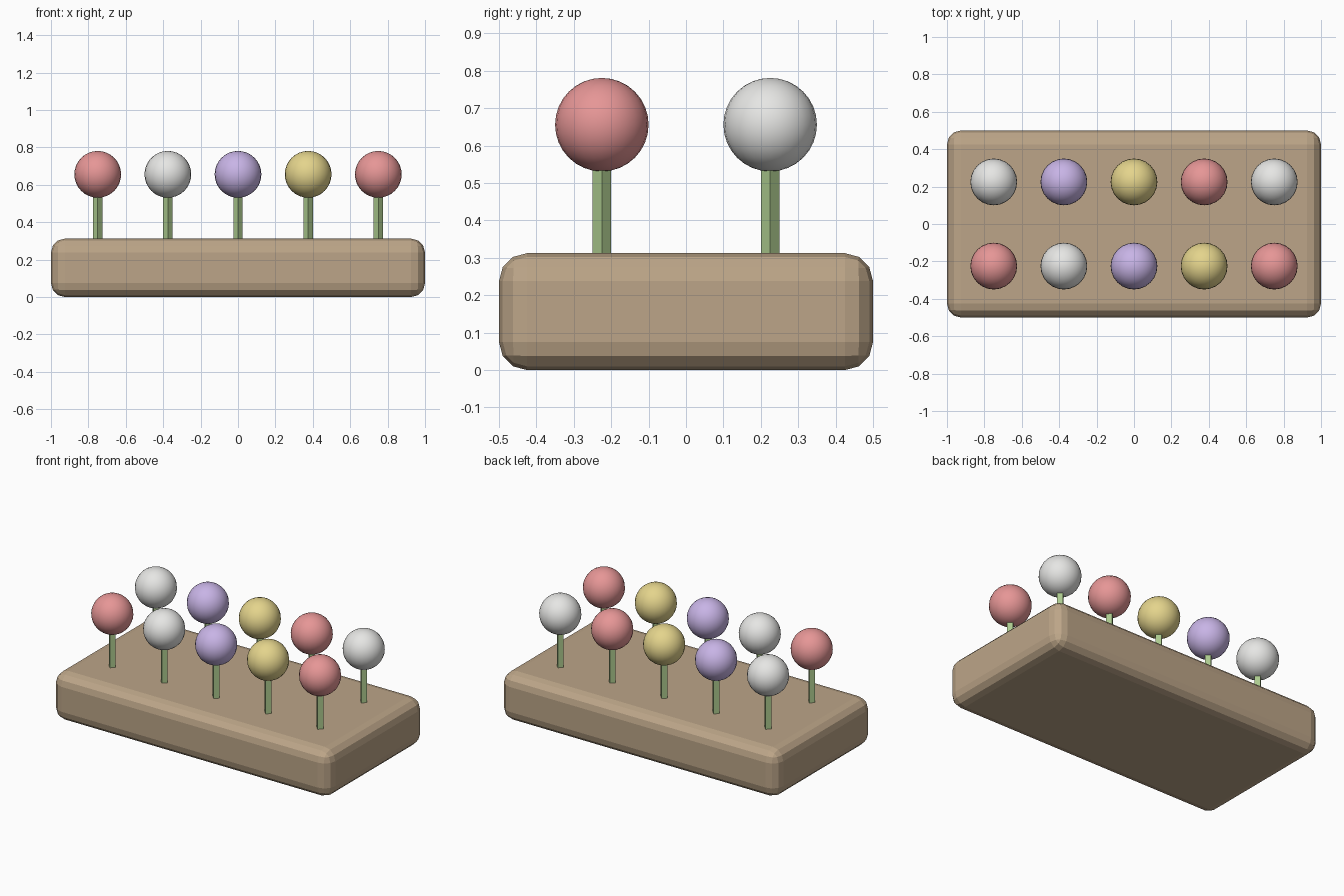
import bpy

if "Cube" in bpy.data.objects:
    bpy.data.objects.remove(bpy.data.objects["Cube"])


def srgb(r, g, b):
    """Turn 0-255 display values into a linear colour."""
    lin = [((v / 255 + 0.055) / 1.055) ** 2.4 for v in (r, g, b)]
    return (*lin, 1.0)


def material(name, rgb):
    mat = bpy.data.materials.new(name)
    mat.diffuse_color = srgb(*rgb)
    mat.use_nodes = True
    mat.node_tree.nodes["Principled BSDF"].inputs["Base Color"].default_value = mat.diffuse_color
    return mat


wood = material("tan_brown", (188, 165, 136))
green = material("stem_green", (172, 202, 142))
ball_colours = [
    material("soft_red", (230, 150, 150)),
    material("pale_grey", (230, 230, 228)),
    material("lavender", (200, 180, 230)),
    material("straw_yellow", (228, 212, 140)),
]


def finish(name, mat):
    obj = bpy.context.object
    obj.name = name
    obj.data.materials.append(mat)
    return obj


# Base block with rounded edges
HEIGHT = 0.3125
bpy.ops.mesh.primitive_cube_add(size=1, location=(0, 0, HEIGHT / 2))
base = finish("base_block", wood)
base.scale = (2, 1, HEIGHT)
bpy.ops.object.transform_apply(location=False, rotation=False, scale=True)
bevel = base.modifiers.new("rounded_edges", "BEVEL")
bevel.width = 0.075
bevel.segments = 3

# Two rows of five balls on square stems, colours shifted by one in the back row
BALL_Z, STEM_BOTTOM = 0.656, 0.29
for row, y in enumerate((-0.225, 0.225)):
    for col in range(5):
        x = (col - 2) * 0.375
        tag = f"{('front', 'back')[row]}_{col + 1}"
        bpy.ops.mesh.primitive_cylinder_add(
            vertices=4, radius=0.025, depth=BALL_Z - STEM_BOTTOM,
            location=(x, y, (BALL_Z + STEM_BOTTOM) / 2))
        finish(f"stem_{tag}", green)
        bpy.ops.mesh.primitive_uv_sphere_add(
            segments=24, ring_count=16, radius=0.125, location=(x, y, BALL_Z))
        finish(f"ball_{tag}", ball_colours[(col + row) % 4])
        bpy.ops.object.shade_smooth()
